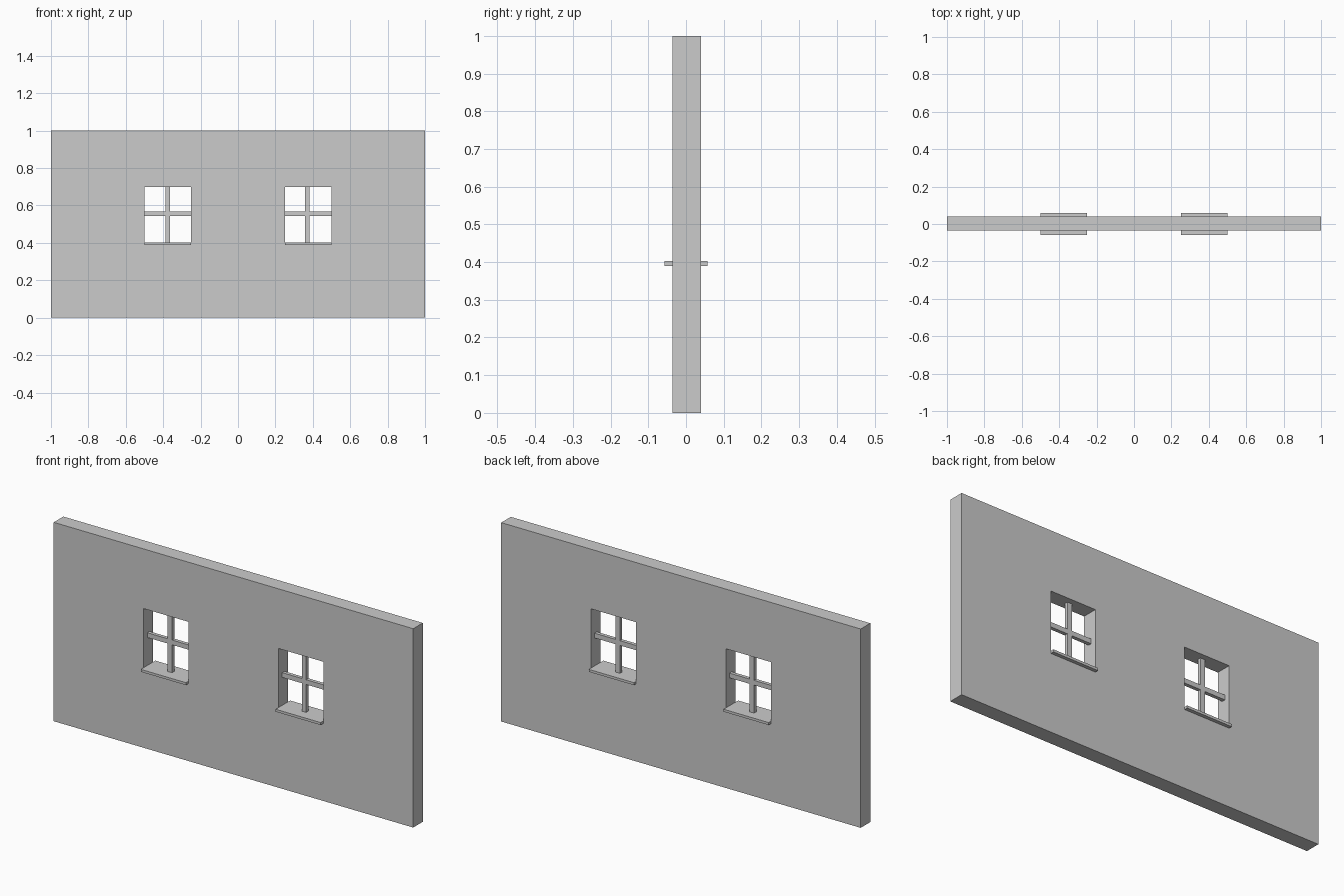
import bpy

if "Cube" in bpy.data.objects:
    bpy.data.objects.remove(bpy.data.objects["Cube"])

WALL_Y = (-0.036, 0.040)
OPEN_Z = (0.40, 0.70)
BAR_Y = (-0.006, 0.012)


def box(name, x, y, z):
    """Axis-aligned box from (min, max) ranges."""
    size = [r[1] - r[0] for r in (x, y, z)]
    centre = [(r[0] + r[1]) / 2 for r in (x, y, z)]
    bpy.ops.mesh.primitive_cube_add(size=1, location=centre)
    ob = bpy.context.object
    ob.name = name
    ob.scale = size
    bpy.ops.object.transform_apply(location=False, rotation=False, scale=True)
    return ob


# Wall slab
wall = box("wall", (-1, 1), WALL_Y, (0, 1))

for side, x0, bar_x in (("left", -0.50, -0.375), ("right", 0.25, 0.371)):
    span = (x0, x0 + 0.25)

    # Window opening
    cutter = box(side + "_opening_cutter", span, (-0.2, 0.2), OPEN_Z)
    cut = wall.modifiers.new(side + "_opening", 'BOOLEAN')
    cut.operation = 'DIFFERENCE'
    cut.solver = 'EXACT'
    cut.object = cutter
    bpy.context.view_layer.objects.active = wall
    bpy.ops.object.modifier_apply(modifier=cut.name)
    bpy.data.objects.remove(cutter)

    # Sill running through the wall, proud on both faces
    box(side + "_sill", span, (-0.0575, 0.0575), (0.39, 0.4025))

    # Crossed glazing bars
    box(side + "_vertical_bar", (bar_x - 0.012, bar_x + 0.012), BAR_Y, OPEN_Z)
    box(side + "_horizontal_bar", span, BAR_Y, (0.543, 0.567))
